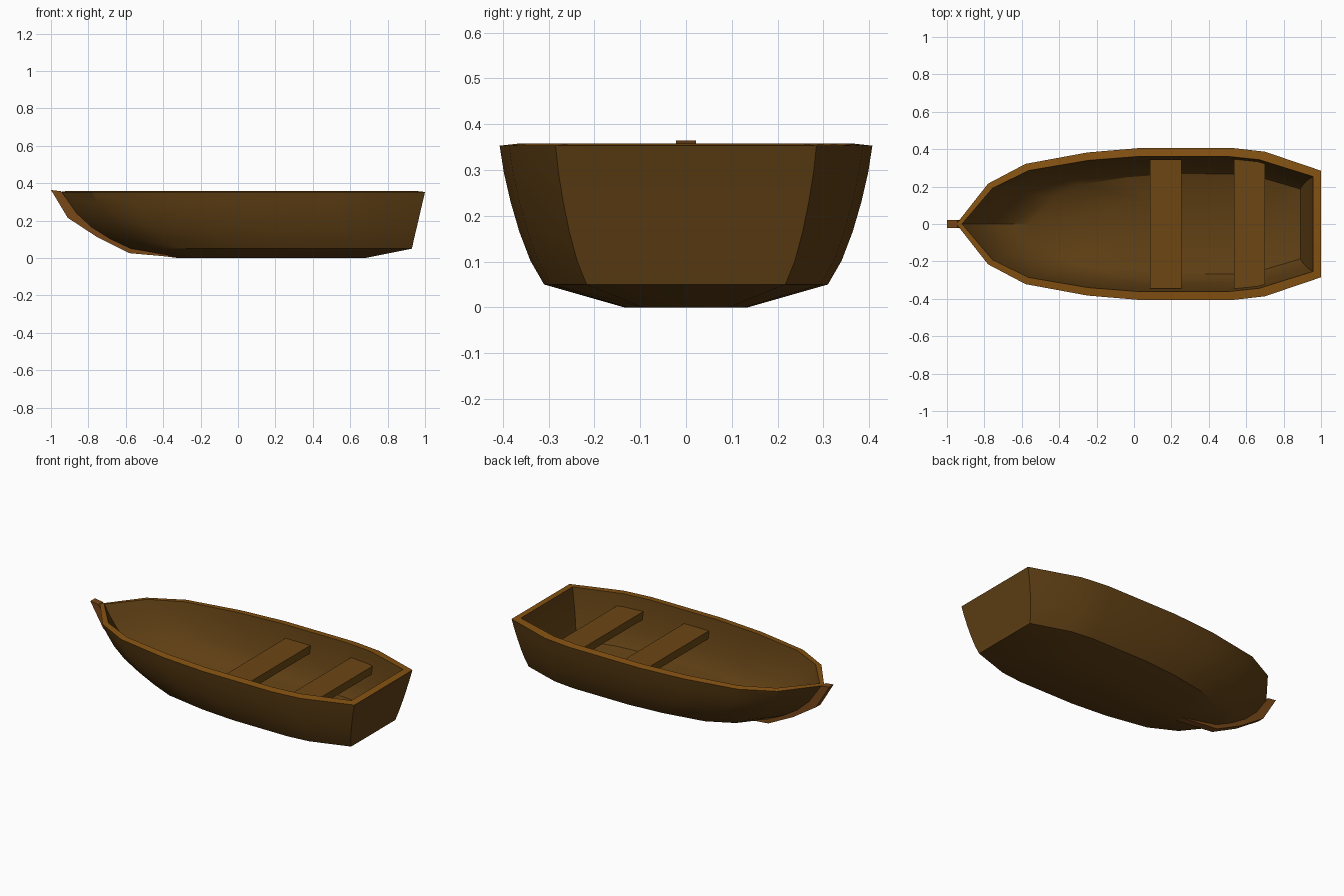
import bpy, bmesh

if "Cube" in bpy.data.objects:
    bpy.data.objects.remove(bpy.data.objects["Cube"])


def material(name, color):
    m = bpy.data.materials.new(name)
    m.diffuse_color = (*color, 1)
    m.use_nodes = True
    m.node_tree.nodes["Principled BSDF"].inputs["Base Color"].default_value = m.diffuse_color
    return m


HULL = material("hull_wood", (0.115, 0.050, 0.007))
RAIL = material("rail_wood", (0.235, 0.085, 0.006))
SEAT = material("seat_wood", (0.150, 0.062, 0.007))
STEM = material("stem_wood", (0.190, 0.065, 0.010))


def make_object(name, bm, mats, angle=None):
    bmesh.ops.recalc_face_normals(bm, faces=bm.faces)
    mesh = bpy.data.meshes.new(name)
    bm.to_mesh(mesh)
    bm.free()
    for m in mats:
        mesh.materials.append(m)
    ob = bpy.data.objects.new(name, mesh)
    bpy.context.collection.objects.link(ob)
    if angle:
        bpy.context.view_layer.objects.active = ob
        ob.select_set(True)
        bpy.ops.object.shade_smooth_by_angle(angle=angle)
        ob.select_set(False)
    return ob


# plan outline from bow to stern: (fraction of length, fraction of half width)
PLAN = [(0.087, 0.53), (0.19, 0.79), (0.36, 0.94), (0.508, 1.0),
        (0.754, 1.0), (0.846, 0.95), (1.0, 0.70)]

# plank lines, bottom to top: (z, bow x, stern x, half width)
OUTER = [(0.0, -0.32, 0.68, 0.135), (0.05, -0.59, 0.93, 0.310),
         (0.102, -0.70, 0.941, 0.340), (0.165, -0.80, 0.956, 0.364),
         (0.23, -0.87, 0.971, 0.383), (0.295, -0.917, 0.986, 0.398),
         (0.353, -0.95, 1.0, 0.407)]
INNER = [(0.358, -0.92, 0.958, 0.362), (0.295, -0.88, 0.946, 0.353),
         (0.23, -0.83, 0.931, 0.338), (0.165, -0.76, 0.916, 0.319),
         (0.105, -0.66, 0.901, 0.295), (0.07, -0.56, 0.89, 0.266),
         (0.03, -0.32, 0.78, 0.132)]


def ring(bm, z, bow, stern, half):
    side = [(bow + t * (stern - bow), w * half) for t, w in PLAN]
    pts = [(bow, 0)] + side + [(x, -y) for x, y in reversed(side)]
    return [bm.verts.new((x, y, z)) for x, y in pts]


# hull: outer planking, rail, inner planking and floor in one shell
bm = bmesh.new()
rings = [ring(bm, *level) for level in OUTER + INNER]
for k, (a, b) in enumerate(zip(rings, rings[1:])):
    n = len(a)
    for i in range(n):
        j = (i + 1) % n
        f = bm.faces.new((a[i], a[j], b[j], b[i]))
        f.material_index = 1 if k == len(OUTER) - 1 else 0
bm.faces.new(rings[0])
bm.faces.new(rings[-1])
make_object("hull", bm, [HULL, RAIL], angle=0.4)


def extrude_profile(name, front, back, mat):
    bm = bmesh.new()
    verts = [bm.verts.new(p) for p in front]
    other = [bm.verts.new(p) for p in back]
    bm.faces.new(verts)
    bm.faces.new(other)
    n = len(verts)
    for i in range(n):
        j = (i + 1) % n
        bm.faces.new((verts[i], verts[j], other[j], other[i]))
    return make_object(name, bm, [mat])


# curved stem post along the bow
stem_outer = [(-1.0, 0.364), (-0.91, 0.215), (-0.75, 0.11),
              (-0.58, 0.026), (-0.40, 0.010), (-0.32, 0.0)]
stem_inner = [(-0.40, 0.022), (-0.56, 0.05), (-0.72, 0.13),
              (-0.86, 0.235), (-0.945, 0.357)]
profile = stem_outer + stem_inner
extrude_profile("bow_stem",
                [(x, -0.022, z) for x, z in profile],
                [(x, 0.022, z) for x, z in profile], STEM)


# two bench seats between the hull sides
def seat(name, x0, x1, y0, y1):
    plan = [(x0, -y0), (x1, -y1), (x1, y1), (x0, y0)]
    extrude_profile(name, [(x, y, 0.235) for x, y in plan],
                    [(x, y, 0.283) for x, y in plan], SEAT)


seat("middle_seat", 0.085, 0.255, 0.346, 0.346)
seat("rear_seat", 0.535, 0.70, 0.346, 0.330)
